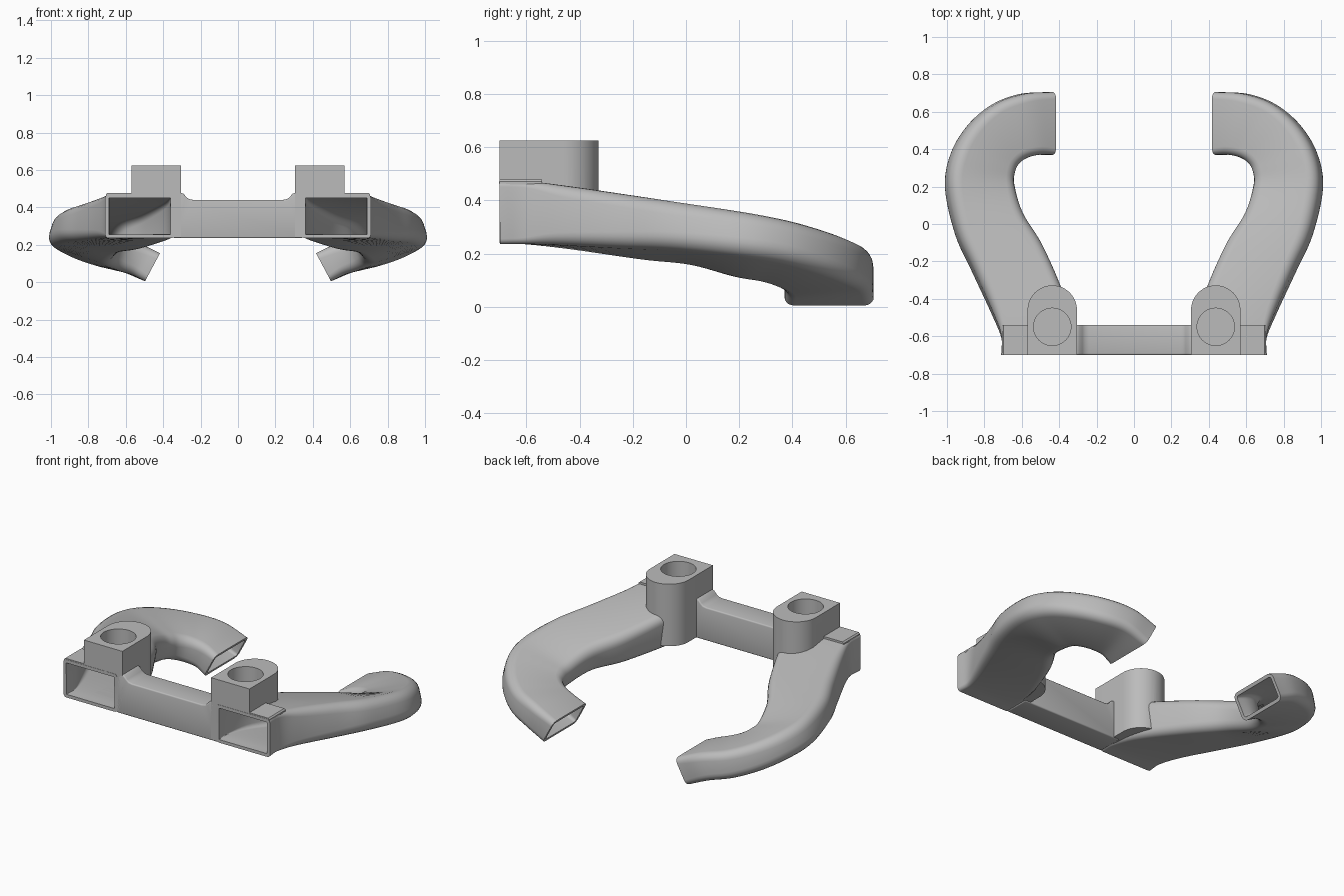
import bpy, bmesh, math
from mathutils import Vector

cube = bpy.data.objects.get("Cube")
if cube:
    bpy.data.objects.remove(cube)

grey = bpy.data.materials.new("plastic_grey")
grey.use_nodes = True
COLOUR = (0.5, 0.5, 0.5, 1)
grey.diffuse_color = COLOUR
grey.node_tree.nodes["Principled BSDF"].inputs["Base Color"].default_value = COLOUR

WALL = 0.02
# Duct stations: outer side point, inner side point, (height, corner radius)
STATIONS = [
    ((.71, -.70, .353), (.34, -.70, .353), (.236, .02)),
    ((.71, -.60, .353), (.34, -.60, .353), (.236, .025)),
    ((.76, -.47, .345), (.37, -.41, .325), (.225, .045)),
    ((.86, -.25, .328), (.49, -.13, .270), (.205, .055)),
    ((.95, -.05, .313), (.60, .05, .235), (.185, .06)),
    ((1.0, .20, .288), (.65, .20, .180), (.175, .06)),
    ((.97, .38, .258), (.645, .28, .162), (.17, .06)),
    ((.88, .53, .215), (.62, .325, .148), (.17, .055)),
    ((.75, .64, .172), (.575, .355, .133), (.17, .05)),
    ((.60, .695, .138), (.52, .37, .112), (.17, .045)),
    ((.457, .705, .08), (.457, .37, .08), (.17, .035)),
]


def spline(points, steps=6):
    """Catmull-Rom curve through the points."""
    p = [Vector(q) for q in points]
    p = [2 * p[0] - p[1]] + p + [2 * p[-1] - p[-2]]
    out = []
    for a, b, c, d in zip(p, p[1:], p[2:], p[3:]):
        for i in range(steps):
            t = i / steps
            out.append(b + (c - a) * t / 2 + (2 * a - 5 * b + 4 * c - d) * t * t / 2
                       + (3 * b - a - 3 * c + d) * t ** 3 / 2)
    return out + [p[-2]]


def duct_rings(inset):
    """Rounded rectangular cross-sections along the duct."""
    outer, inner, sizes = (spline(col) for col in zip(*STATIONS))
    mids = [(a + b) / 2 for a, b in zip(outer, inner)]
    last = len(mids) - 1
    rings = []
    for i, (a, b, size) in enumerate(zip(outer, inner, sizes)):
        along = mids[min(i + 1, last)] - mids[max(i - 1, 0)]
        if i == last:
            along = Vector((-.88, 0, -.47))
        side = (a - b).normalized()
        up = side.cross(along).normalized()
        w, h = (a - b).length / 2 - inset, size[0] / 2 - inset
        r = max(size[1] - inset, .004)
        ring = []
        for k, (sx, sy) in enumerate(((1, 1), (-1, 1), (-1, -1), (1, -1))):
            for j in range(6):
                ang = math.pi / 2 * (k + j / 5)
                ring.append(mids[i] + side * (sx * (w - r) + r * math.cos(ang))
                            + up * (sy * (h - r) + r * math.sin(ang)))
        rings.append(ring)
    return rings


def skin(bm, rings):
    """Join successive rings with quads."""
    rows = [[bm.verts.new(v) for v in ring] for ring in rings]
    for r, s in zip(rows, rows[1:]):
        for i in range(len(r)):
            j = (i + 1) % len(r)
            bm.faces.new((r[i], r[j], s[j], s[i]))
    return rows


def make(name, bm):
    bmesh.ops.recalc_face_normals(bm, faces=bm.faces)
    mesh = bpy.data.meshes.new(name)
    bm.to_mesh(mesh)
    bm.free()
    mesh.materials.append(grey)
    ob = bpy.data.objects.new(name, mesh)
    bpy.context.collection.objects.link(ob)
    return ob


def prism(name, outline, offset):
    """Extrude a planar outline by an offset."""
    bm = bmesh.new()
    rows = skin(bm, [outline, [Vector(v) + Vector(offset) for v in outline]])
    for row in rows:
        bm.faces.new(row)
    return make(name, bm)


def bevel(ob, width):
    mod = ob.modifiers.new("bevel", "BEVEL")
    mod.width, mod.segments, mod.limit_method = width, 3, "ANGLE"
    mod.angle_limit = math.radians(50)


def cut(ob, cutter):
    mod = ob.modifiers.new("cut", "BOOLEAN")
    mod.operation, mod.solver, mod.object = "DIFFERENCE", "EXACT", cutter
    cutter.hide_render = True
    cutter.hide_set(True)


# Hollow curved ducts
bm = bmesh.new()
shell = skin(bm, duct_rings(0))
bore = skin(bm, duct_rings(WALL))
for end in (0, -1):
    a, b = shell[end], bore[end]
    for i in range(len(a)):
        j = (i + 1) % len(a)
        bm.faces.new((a[i], a[j], b[j], b[i]))
ducts = make("curved_ducts", bm)

# Cutter matching the air passage, run out past the inlet
bm = bmesh.new()
passage = duct_rings(WALL)
passage[0] = [v + Vector((0, -.03, 0)) for v in passage[0]]
rows = skin(bm, passage)
for end in (0, -1):
    bm.faces.new(rows[end])
air_cutter = make("air_passage_cutter", bm)

# Mounting bosses, square in front and round behind
BX, R = .437, .132
outline = [(BX + R, -.70, .24)]
for i in range(25):
    ang = math.pi * i / 24
    outline.append((BX + R * math.cos(ang), -.46 + R * math.sin(ang), .24))
outline.append((BX - R, -.70, .24))
bosses = prism("mounting_bosses", outline, (0, 0, .385))
hole = [(BX + .1 * math.cos(t * math.pi / 24), -.55 + .1 * math.sin(t * math.pi / 24), .485)
        for t in range(48)]
hole_cutter = prism("boss_hole_cutter", hole, (0, 0, .2))
cut(bosses, air_cutter)
cut(bosses, hole_cutter)

# Raised collars over the inlets
collar = [(.32, -.70, .46), (.705, -.70, .46), (.705, -.70, .47), (.697, -.70, .478),
          (.32, -.70, .478)]
collars = prism("inlet_collars", collar, (0, .16, 0))

# Cross bar with flared ends
half = [(.345, .235), (.345, .478), (.305, .478), (.292, .473), (.276, .455),
        (.262, .444), (.24, .44)]
profile = [(x, -.70, z) for x, z in half] + [(-x, -.70, z) for x, z in reversed(half)]
bar = prism("cross_bar", profile, (0, .16, 0))
bevel(bar, .008)

# Mirror, bake modifiers and shade
for ob in (ducts, bosses, collars, bar):
    if ob is not bar:
        ob.modifiers.new("mirror", "MIRROR").use_mirror_merge = False
    bpy.ops.object.select_all(action="DESELECT")
    ob.select_set(True)
    bpy.context.view_layer.objects.active = ob
    bpy.ops.object.convert(target="MESH")
    bpy.ops.object.shade_smooth_by_angle(angle=math.radians(35))
for cutter in (air_cutter, hole_cutter):
    bpy.data.objects.remove(cutter)
